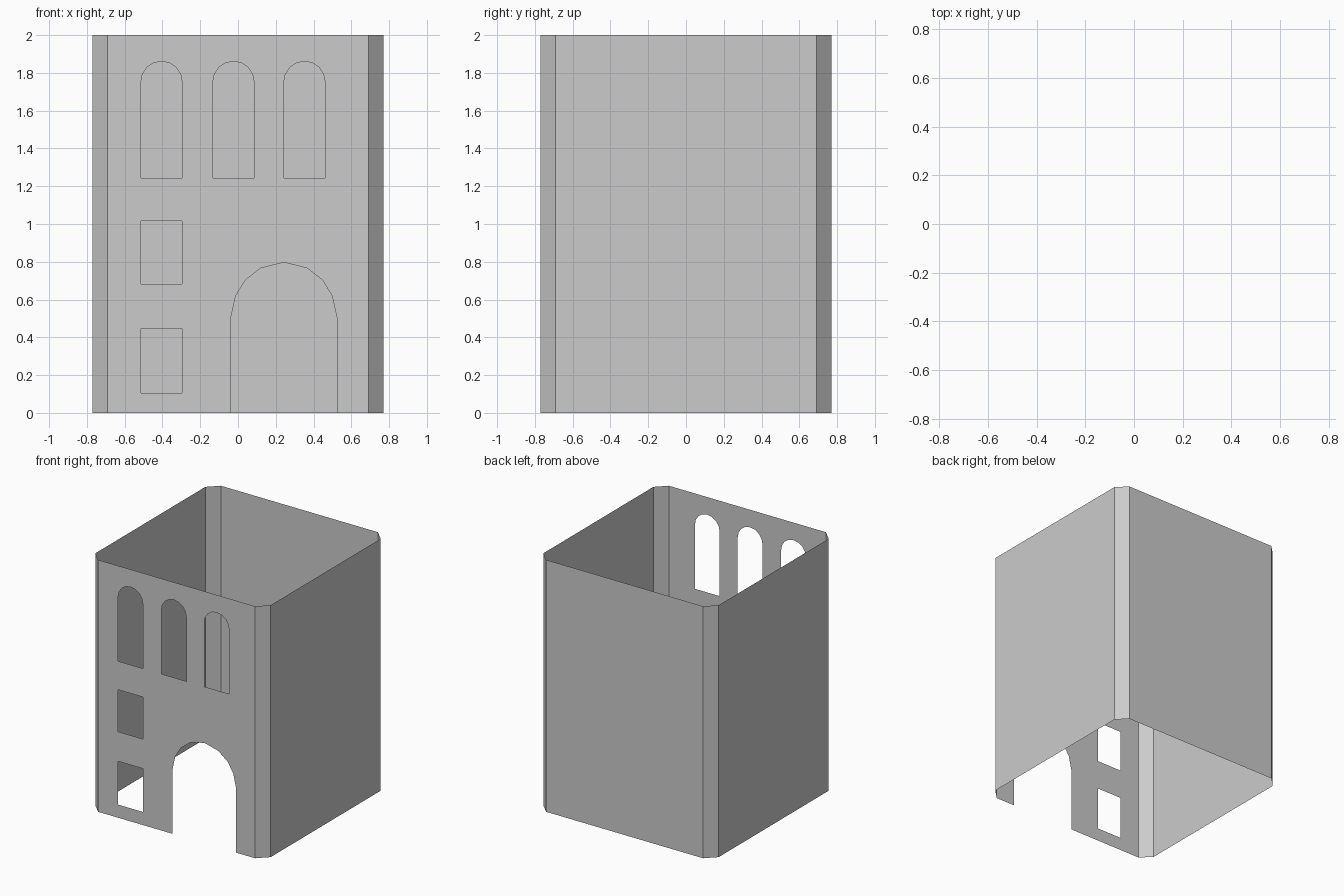
import bpy, bmesh, math
from mathutils import Vector

if "Cube" in bpy.data.objects:
    bpy.data.objects.remove(bpy.data.objects["Cube"])

H, W, C = 2.0, 0.77, 0.69   # height, half width, start of corner chamfer


def make_object(name, bm):
    mesh = bpy.data.meshes.new(name)
    bm.to_mesh(mesh)
    bm.free()
    obj = bpy.data.objects.new(name, mesh)
    bpy.context.collection.objects.link(obj)
    return obj


def rect(x0, x1, z0, z1):
    return [(x0, z0), (x1, z0), (x1, z1), (x0, z1)]


def arched(cx, r, z0, spring, n=8):
    arc = [(cx + r * math.cos(math.pi * i / n), spring + r * math.sin(math.pi * i / n))
           for i in range(n + 1)]
    return [(cx - r, z0), (cx + r, z0)] + arc


# Side walls, back wall and chamfered corners (everything but the front)
plan = [(C, -W), (W, -C), (W, C), (C, W), (-C, W), (-W, C), (-W, -C), (-C, -W)]
bm = bmesh.new()
low = [bm.verts.new((x, y, 0)) for x, y in plan]
high = [bm.verts.new((x, y, H)) for x, y in plan]
for i in range(len(plan) - 1):
    bm.faces.new((low[i], low[i + 1], high[i + 1], high[i]))
make_object("side_and_back_walls", bm)

# Front wall outline, notched by the arched doorway
door_x = 0.243
half = [(0.28, 0), (0.28, 0.507), (0.255, 0.62), (0.204, 0.703), (0.123, 0.766)]
doorway = ([(door_x - x, z) for x, z in half] + [(door_x, 0.797)]
           + [(door_x + x, z) for x, z in reversed(half)])
loops = [[(-C, 0)] + doorway + [(C, 0), (C, H), (-C, H)]]

# Three arched upper windows and two rectangular lower windows
loops += [arched(cx, 0.109, 1.243, 1.752) for cx in (-0.405, -0.024, 0.352)]
loops += [rect(-0.514, -0.296, z0, z1) for z0, z1 in ((0.683, 1.016), (0.104, 0.448))]

# Front wall filled around its openings
bm = bmesh.new()
for loop in loops:
    vs = [bm.verts.new((x, -W, z)) for x, z in loop]
    for i, v in enumerate(vs):
        bm.edges.new((v, vs[(i + 1) % len(vs)]))
bmesh.ops.triangle_fill(bm, edges=bm.edges[:], use_beauty=True, normal=Vector((0, -1, 0)))
bm.normal_update()
bmesh.ops.reverse_faces(bm, faces=[f for f in bm.faces if f.normal.y > 0])
make_object("front_wall", bm)
